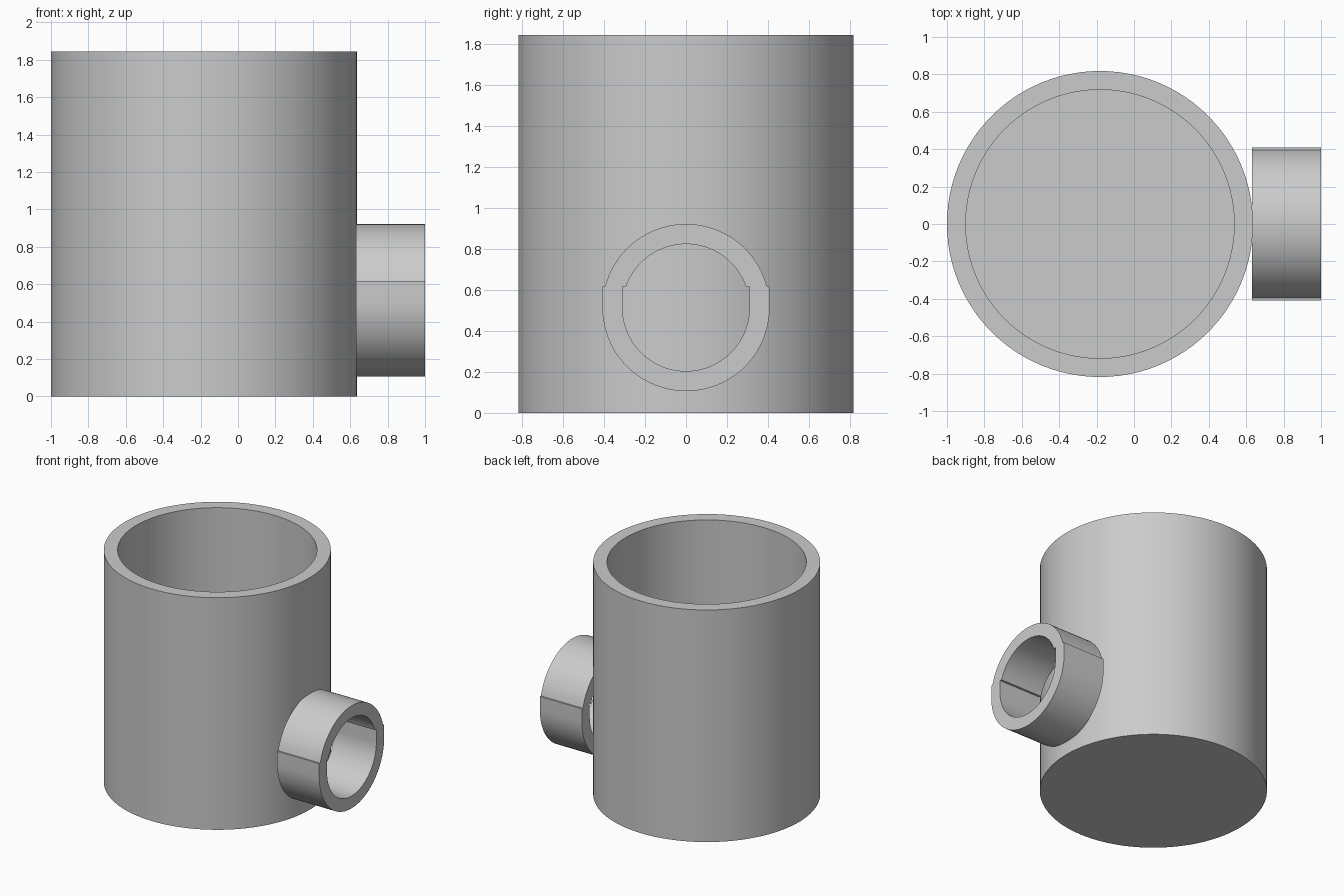
import bpy
import bmesh
from math import sin, cos, pi, asin, radians

cube = bpy.data.objects.get("Cube")
if cube:
    bpy.data.objects.remove(cube, do_unlink=True)

grey = bpy.data.materials.new("plain grey")
grey.use_nodes = True
colour = (0.6, 0.6, 0.6, 1)
grey.diffuse_color = colour
grey.node_tree.nodes["Principled BSDF"].inputs["Base Color"].default_value = colour


def finish(bm, name):
    bmesh.ops.recalc_face_normals(bm, faces=bm.faces)
    mesh = bpy.data.meshes.new(name)
    bm.to_mesh(mesh)
    bm.free()
    obj = bpy.data.objects.new(name, mesh)
    bpy.context.collection.objects.link(obj)
    mesh.materials.append(grey)
    bpy.ops.object.select_all(action="DESELECT")
    obj.select_set(True)
    bpy.context.view_layer.objects.active = obj
    bpy.ops.object.shade_smooth_by_angle(angle=radians(20))
    return obj


def bridge(bm, a, b):
    for i in range(len(a)):
        j = (i + 1) % len(a)
        bm.faces.new((a[i], a[j], b[j], b[i]))


# Cup: outer wall, rim, inner wall and floor
CUP_X, CUP_R, HEIGHT, WALL, SIDES = -0.182, 0.818, 1.845, 0.1, 96
bm = bmesh.new()
rings = []
for r, z in ((CUP_R, 0), (CUP_R, HEIGHT), (CUP_R - WALL, HEIGHT), (CUP_R - WALL, WALL)):
    rings.append([bm.verts.new((CUP_X + r * cos(2 * pi * i / SIDES),
                                r * sin(2 * pi * i / SIDES), z)) for i in range(SIDES)])
for a, b in zip(rings, rings[1:]):
    bridge(bm, a, b)
bm.faces.new(rings[0])
bm.faces.new(rings[-1])
finish(bm, "cup")

# Handle ring: round top set on a straight-sided lower half with small ledges
RING_Z, LEDGE, STEPS = 0.514, 0.102, 40


def ring_outline(r):
    start = asin(LEDGE / r)
    top = [start + (pi - 2 * start) * i / STEPS for i in range(STEPS + 1)]
    bottom = [pi + pi * i / STEPS for i in range(STEPS + 1)]
    pts = [(r * cos(t), r * sin(t)) for t in top]
    pts.append((-r, LEDGE))
    pts += [(r * cos(t), r * sin(t)) for t in bottom]
    pts.append((r, LEDGE))
    return pts


bm = bmesh.new()
loops = [[bm.verts.new((x, y, RING_Z + z)) for y, z in ring_outline(r)]
         for r, x in ((0.408, 0.63), (0.408, 1.0), (0.31, 1.0), (0.31, 0.63))]
for k in range(4):
    bridge(bm, loops[k], loops[(k + 1) % 4])
finish(bm, "handle_ring")
